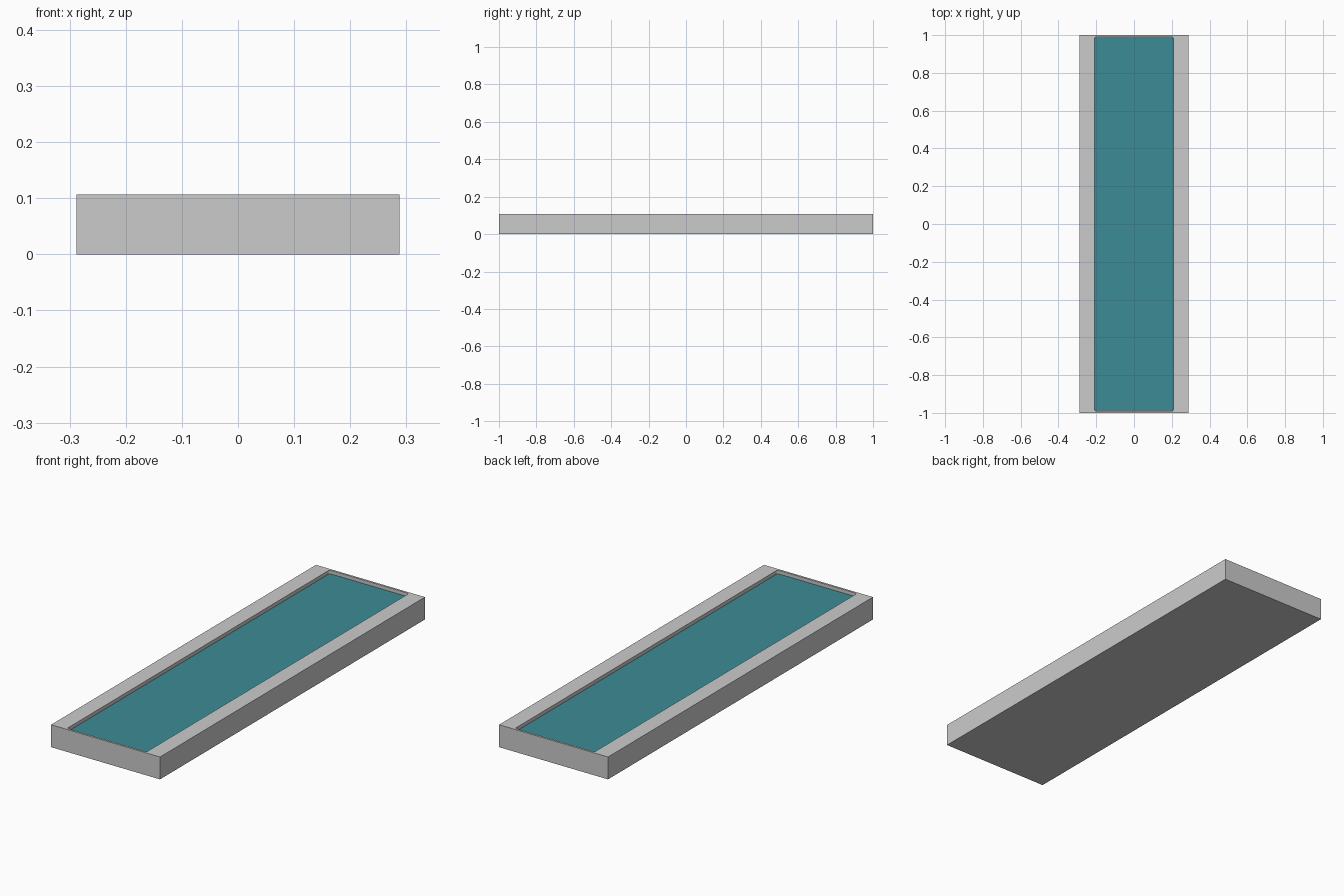
import bpy, bmesh

if "Cube" in bpy.data.objects:
    bpy.data.objects.remove(bpy.data.objects["Cube"])

TOP = 0.107       # rim height
WATER = 0.091     # height of the recessed teal surface


def box(name, half_x, half_y, z0, z1, corner=0.0):
    """Box with optionally rounded vertical corners."""
    bm = bmesh.new()
    bmesh.ops.create_cube(bm, size=1)
    for v in bm.verts:
        v.co = (v.co.x * 2 * half_x, v.co.y * 2 * half_y, z1 if v.co.z > 0 else z0)
    if corner:
        upright = [e for e in bm.edges
                   if abs(e.verts[0].co.z - e.verts[1].co.z) > 1e-5]
        bmesh.ops.bevel(bm, geom=upright, offset=corner, segments=4,
                        profile=0.5, affect='EDGES')
    mesh = bpy.data.meshes.new(name)
    bm.to_mesh(mesh)
    bm.free()
    obj = bpy.data.objects.new(name, mesh)
    bpy.context.collection.objects.link(obj)
    return obj


# Outer tray with a rounded recess cut in the top
tray = box("tray", 0.288, 1.0, 0.0, TOP)
cutter = box("recess_cutter", 0.21, 0.99, WATER - 0.01, TOP + 0.05, 0.01)
cut = tray.modifiers.new("recess", 'BOOLEAN')
cut.operation = 'DIFFERENCE'
cut.solver = 'EXACT'
cut.object = cutter

# Bake the cut and drop the helper
bpy.context.view_layer.objects.active = tray
tray.select_set(True)
bpy.ops.object.modifier_apply(modifier=cut.name)
bpy.data.objects.remove(cutter, do_unlink=True)

# Teal panel lying in the recess
panel = box("teal_panel", 0.2085, 0.9885, WATER - 0.01, WATER, 0.0085)
teal = bpy.data.materials.new("teal")
teal.diffuse_color = (0.045, 0.26, 0.30, 1)
teal.use_nodes = True
teal.node_tree.nodes["Principled BSDF"].inputs["Base Color"].default_value = teal.diffuse_color
panel.data.materials.append(teal)
